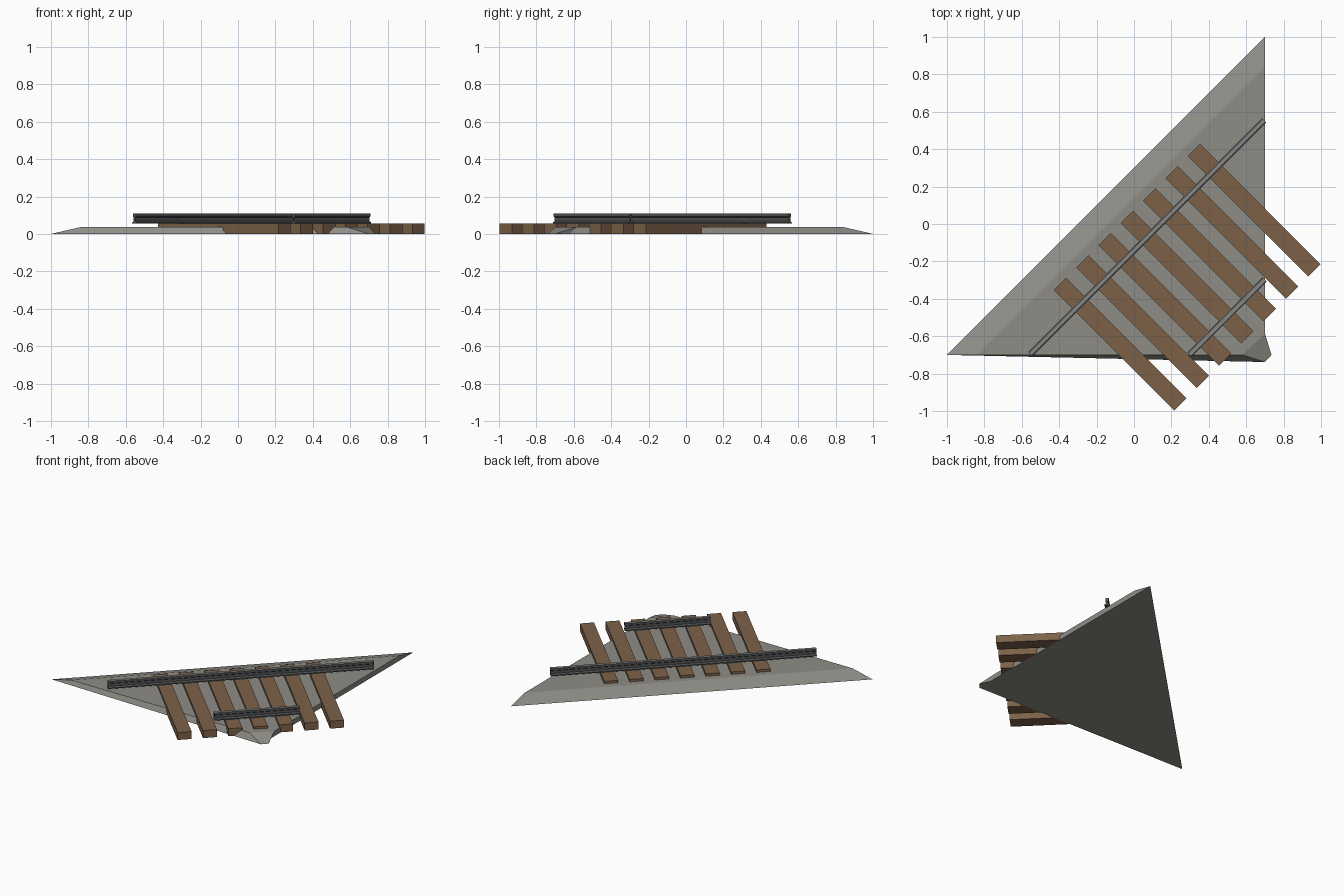
import bpy, bmesh, math
from mathutils import Matrix, Vector

cube = bpy.data.objects.get("Cube")
if cube:
    bpy.data.objects.remove(cube, do_unlink=True)


def material(name, rgb):
    m = bpy.data.materials.new(name)
    m.use_nodes = True
    m.diffuse_color = (*rgb, 1)
    m.node_tree.nodes["Principled BSDF"].inputs["Base Color"].default_value = (*rgb, 1)
    return m


GRAVEL = material("gravel grey", (0.27, 0.265, 0.24))
WOOD = material("sleeper brown", (0.2, 0.12, 0.065))
STEEL = material("dark steel", (0.085, 0.088, 0.09))
POLISHED = material("worn steel", (0.24, 0.245, 0.23))

# Track axes: local x runs along the rails, local y across towards the sleepers' back ends
TURN = Matrix.Rotation(math.radians(45), 4, 'Z')


def finish(name, bm, mats, matrix=None):
    bmesh.ops.recalc_face_normals(bm, faces=bm.faces)
    me = bpy.data.meshes.new(name)
    bm.to_mesh(me)
    bm.free()
    for m in mats:
        me.materials.append(m)
    ob = bpy.data.objects.new(name, me)
    bpy.context.collection.objects.link(ob)
    if matrix:
        ob.matrix_world = matrix
    return ob


# Gravel bed: a triangular corner slab with a sloped long shoulder and a small sloped corner
bm = bmesh.new()
low = [bm.verts.new((x, y, 0)) for x, y in
       ((-1, -0.7), (0.7, -0.738), (0.735, -0.7), (0.7, -0.62), (0.7, 1))]
high = [bm.verts.new((x, y, 0.037)) for x, y in
        ((-0.84, -0.7), (0.58, -0.7), (0.7, -0.585), (0.7, 0.84))]
a, b, c, d, e = low
p, q, r, s = high
for face in ((e, d, c, b, a), (p, q, r, s), (a, b, q, p), (b, c, r, q),
             (c, d, r), (d, e, s, r), (e, a, p, s)):
    bm.faces.new(face)
finish("gravel_bed", bm, [GRAVEL])

# Sleepers
TRACK_MID = -0.402
for i in range(7):
    bm = bmesh.new()
    bmesh.ops.create_cube(bm, size=1, matrix=Matrix.Diagonal((0.093, 0.911, 0.054, 1)))
    place = Matrix.Translation((-0.506 + 0.1688 * i, TRACK_MID, 0.0275))
    finish(f"sleeper_{i + 1}", bm, [WOOD], TURN @ place)

# Rails: half profile with foot, web and head, mirrored and extruded
HALF = [(0.016, 0.055), (0.016, 0.062), (0.005, 0.069),
        (0.005, 0.088), (0.011, 0.093), (0.011, 0.108)]


def rail(name, start, end, across):
    profile = HALF + [(-y, z) for y, z in reversed(HALF)]
    bm = bmesh.new()
    face = bm.faces.new([bm.verts.new((start, across + y, z)) for y, z in profile])
    ext = bmesh.ops.extrude_face_region(bm, geom=[face], use_keep_orig=True)
    verts = [g for g in ext["geom"] if isinstance(g, bmesh.types.BMVert)]
    bmesh.ops.translate(bm, verts=verts, vec=Vector((end - start, 0, 0)))
    for f in bm.faces:
        if f.calc_center_median().z > 0.107:
            f.material_index = 1
    finish(name, bm, [STEEL, POLISHED], TURN)


rail("long_rail", -0.884, 0.884, TRACK_MID + 0.302)
rail("short_rail", -0.285, 0.285, TRACK_MID - 0.302)
